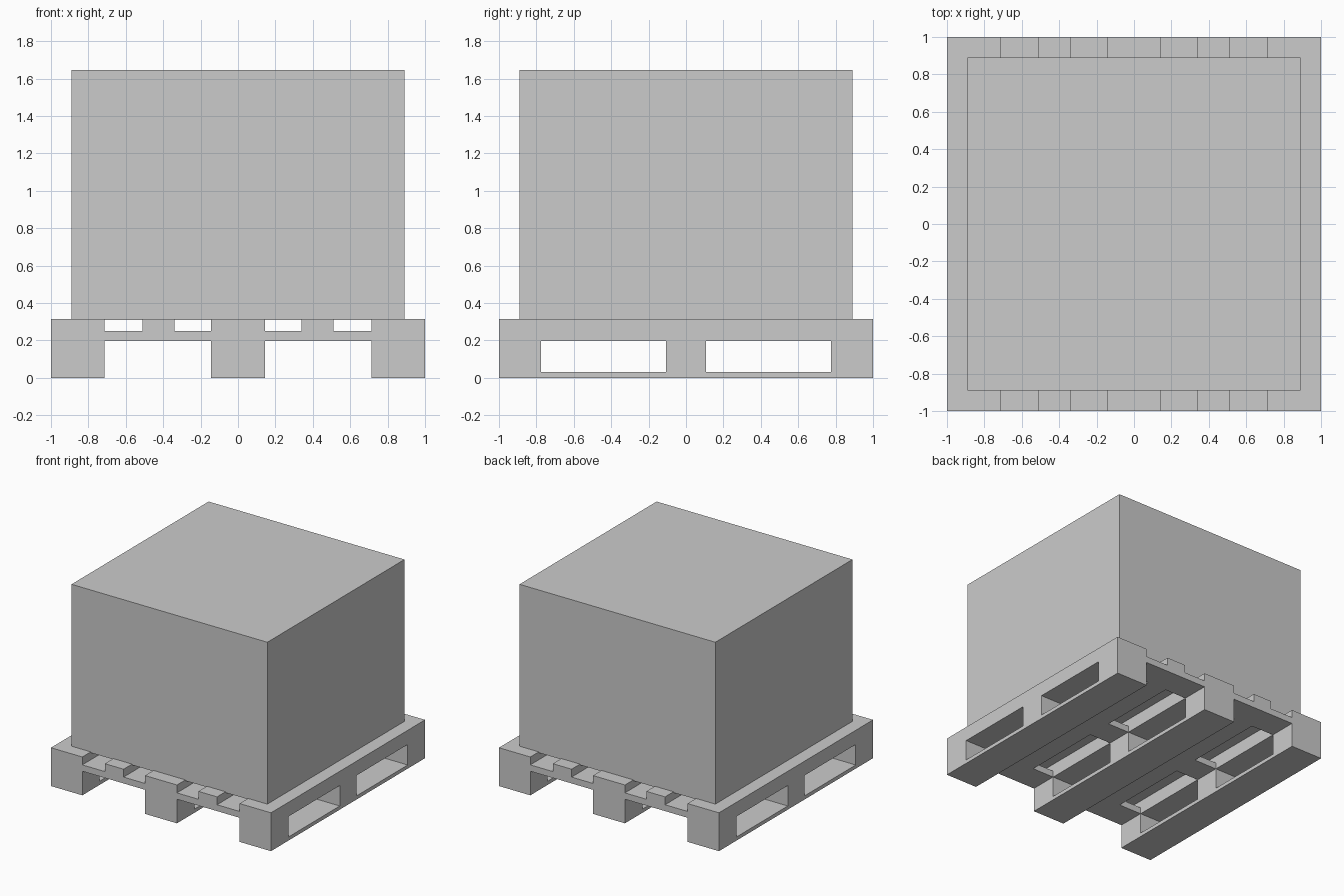
import bpy
import bmesh

old = bpy.data.objects.get("Cube")
if old:
    bpy.data.objects.remove(old, do_unlink=True)

grey = bpy.data.materials.new("plain grey")
grey.use_nodes = True
colour = (0.6, 0.6, 0.6, 1)
grey.diffuse_color = colour
grey.node_tree.nodes["Principled BSDF"].inputs["Base Color"].default_value = colour


def box(name, xs, ys, zs):
    """Flat-sided box spanning the given ranges."""
    bm = bmesh.new()
    bmesh.ops.create_cube(bm, size=1)
    for v in bm.verts:
        v.co = [r[0] if c < 0 else r[1] for c, r in zip(v.co, (xs, ys, zs))]
    mesh = bpy.data.meshes.new(name)
    bm.to_mesh(mesh)
    bm.free()
    mesh.materials.append(grey)
    obj = bpy.data.objects.new(name, mesh)
    bpy.context.collection.objects.link(obj)
    return obj


FULL = (-1, 1)
FLOOR, SLOT_TOP, CROSS_TOP, DECK = 0.03, 0.198, 0.25, 0.315
runners = {"right": (-1, -0.715), "middle": (-0.145, 0.145), "left": (0.715, 1)}
rows = {"front": (-1, -0.775), "centre": (-0.107, 0.107), "back": (0.775, 1)}
slats = {"right": (-0.51, -0.34), "left": (0.34, 0.51)}

# Runners: bottom board, three blocks, deck board
for side, xs in runners.items():
    box(side + "_bottom_board", xs, FULL, (0, FLOOR))
    box(side + "_deck_board", xs, FULL, (SLOT_TOP, DECK))
    for row, ys in rows.items():
        box(f"{side}_{row}_block", xs, ys, (FLOOR, SLOT_TOP))

# Narrow deck slats between the runners
for side, xs in slats.items():
    box(side + "_slat", xs, FULL, (SLOT_TOP, DECK))

# Cross boards filling the gaps over each row of blocks
edges = sorted(list(runners.values()) + list(slats.values()))
for row, ys in rows.items():
    for i, (a, b) in enumerate(zip(edges, edges[1:])):
        box(f"{row}_cross_board_{i + 1}", (a[1], b[0]), ys, (SLOT_TOP, CROSS_TOP))

# Large crate resting on the deck
box("crate", (-0.89, 0.89), (-0.89, 0.89), (0.308, 1.645))
